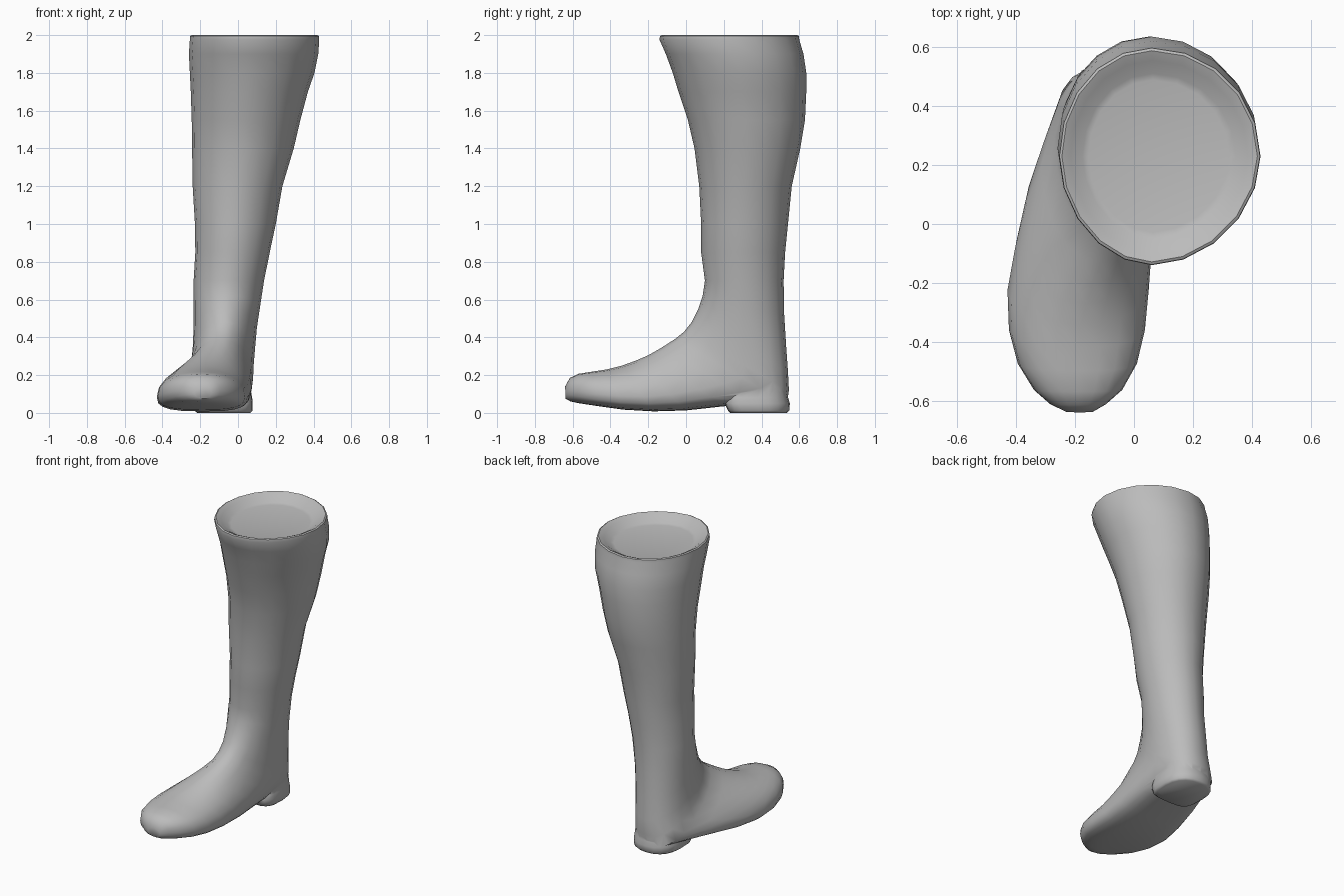
import bpy, bmesh, math
from mathutils import Vector

if "Cube" in bpy.data.objects:
    bpy.data.objects.remove(bpy.data.objects["Cube"])

SIDES = 20

leather = bpy.data.materials.new("grey_leather")
leather.diffuse_color = (0.5, 0.5, 0.5, 1)
leather.use_nodes = True
leather.node_tree.nodes["Principled BSDF"].inputs["Base Color"].default_value = leather.diffuse_color


def ring(front, back, left, right, mid, wide, pf, pb):
    """Cross-section between a front and a back point (y, z).
    wide = where the section is widest, pf / pb = squareness of each half."""
    f, b = Vector((mid, *front)), Vector((mid, *back))
    c = b.lerp(f, wide)
    points = []
    for i in range(SIDES):
        a = 2 * math.pi * i / SIDES
        s, k = math.sin(a), math.cos(a)
        p = pf if k > 0 else pb
        u, v = abs(s) ** (2 / p), abs(k) ** (2 / p)
        pt = c + (f - c) * v if k > 0 else c + (b - c) * v
        pt.x = mid + ((right - mid) if s > 0 else (left - mid)) * u
        points.append(pt)
    return points


def loft(name, rings):
    bm = bmesh.new()
    loops = [[bm.verts.new(p) for p in r] for r in rings]
    for a, b in zip(loops, loops[1:]):
        for i in range(SIDES):
            j = (i + 1) % SIDES
            bm.faces.new((a[i], a[j], b[j], b[i]))
    bm.faces.new(loops[0])
    bm.faces.new(loops[-1])
    bmesh.ops.recalc_face_normals(bm, faces=bm.faces)
    mesh = bpy.data.meshes.new(name)
    bm.to_mesh(mesh)
    bm.free()
    mesh.materials.append(leather)
    ob = bpy.data.objects.new(name, mesh)
    bpy.context.collection.objects.link(ob)
    return ob


def inset(points, scale, z):
    c = sum(points, Vector()) / len(points)
    return [Vector((c.x + (p.x - c.x) * scale, c.y + (p.y - c.y) * scale, z)) for p in points]


# Shaft: z, front y, back y, left x, right x, middle x
shaft = [
    (1.975, -.14, .60, -.255, .43, .06), (1.90, -.107, .622, -.26, .425, .06),
    (1.80, -.07, .637, -.255, .405, .06), (1.70, -.04, .637, -.25, .37, .05),
    (1.55, .01, .63, -.245, .33, .04), (1.40, .045, .605, -.243, .295, .03),
    (1.20, .07, .56, -.24, .235, .0), (1.00, .08, .54, -.228, .20, -.02),
    (.85, .08, .525, -.226, .168, -.03), (.70, .10, .517, -.235, .138, -.05),
]
rings = [ring((yf, z), (yb, z), l, r, m, .5, 1.9, 2) for z, yf, yb, l, r, m in shaft]

# Rounded rim and shallow hollow at the top
top = rings[0]
rings = [inset(top, .70, 1.95), inset(top, .76, 1.955), inset(top, .88, 1.985),
         inset(top, .97, 2.0), inset(top, .995, 1.995)] + rings

# Foot: sections fan round the ankle from the heel to the toe
foot = [
    ((.088, .62), (.52, .52), -.235, .118, -.06, .50, 2.0, 2.0),
    ((.065, .55), (.53, .36), -.235, .10, -.07, .48, 2.0, 2.1),
    ((.03, .48), (.54, .22), -.24, .09, -.07, .46, 2.0, 2.2),
    ((-.01, .43), (.545, .12), -.25, .083, -.08, .43, 2.0, 2.4),
    ((-.06, .39), (.535, .05), -.27, .08, -.09, .40, 2.0, 2.6),
    ((-.13, .345), (.38, .045), -.315, .075, -.11, .36, 2.0, 2.8),
    ((-.20, .305), (.20, .035), -.365, .07, -.14, .33, 2.0, 3.0),
    ((-.27, .275), (.0, .013), -.405, .06, -.16, .32, 2.0, 3.0),
    ((-.34, .25), (-.17, .008), -.43, .05, -.18, .32, 2.0, 3.0),
    ((-.42, .23), (-.33, .017), -.425, .037, -.19, .34, 2.1, 3.0),
    ((-.50, .218), (-.46, .035), -.395, .01, -.19, .36, 2.2, 3.0),
    ((-.57, .207), (-.56, .05), -.34, -.04, -.19, .40, 2.3, 2.8),
    ((-.615, .185), (-.61, .06), -.285, -.095, -.19, .45, 2.3, 2.4),
    ((-.64, .14), (-.637, .075), -.23, -.14, -.185, .5, 2, 2),
]
rings += [ring(*row) for row in foot]
boot = loft("boot", rings)

# Heel block: z, front y, back y, left x, right x
heel_rows = [(.0, .235, .535, -.215, .065), (.012, .222, .547, -.232, .077),
             (.05, .205, .55, -.235, .078), (.08, .215, .541, -.23, .075),
             (.14, .24, .535, -.215, .065)]
heel = loft("heel", [ring((yf, z), (yb, z), l, r, -.08, .5, 4, 2.3)
                     for z, yf, yb, l, r in heel_rows])

# Join the heel into the boot
heel.hide_render = True
union = boot.modifiers.new("heel_union", "BOOLEAN")
union.operation = "UNION"
union.object = heel
union.solver = "EXACT"
bpy.context.view_layer.objects.active = boot
boot.select_set(True)
bpy.ops.object.modifier_apply(modifier=union.name)
bpy.data.objects.remove(heel)
bpy.ops.object.shade_smooth_by_angle(angle=math.radians(50))
